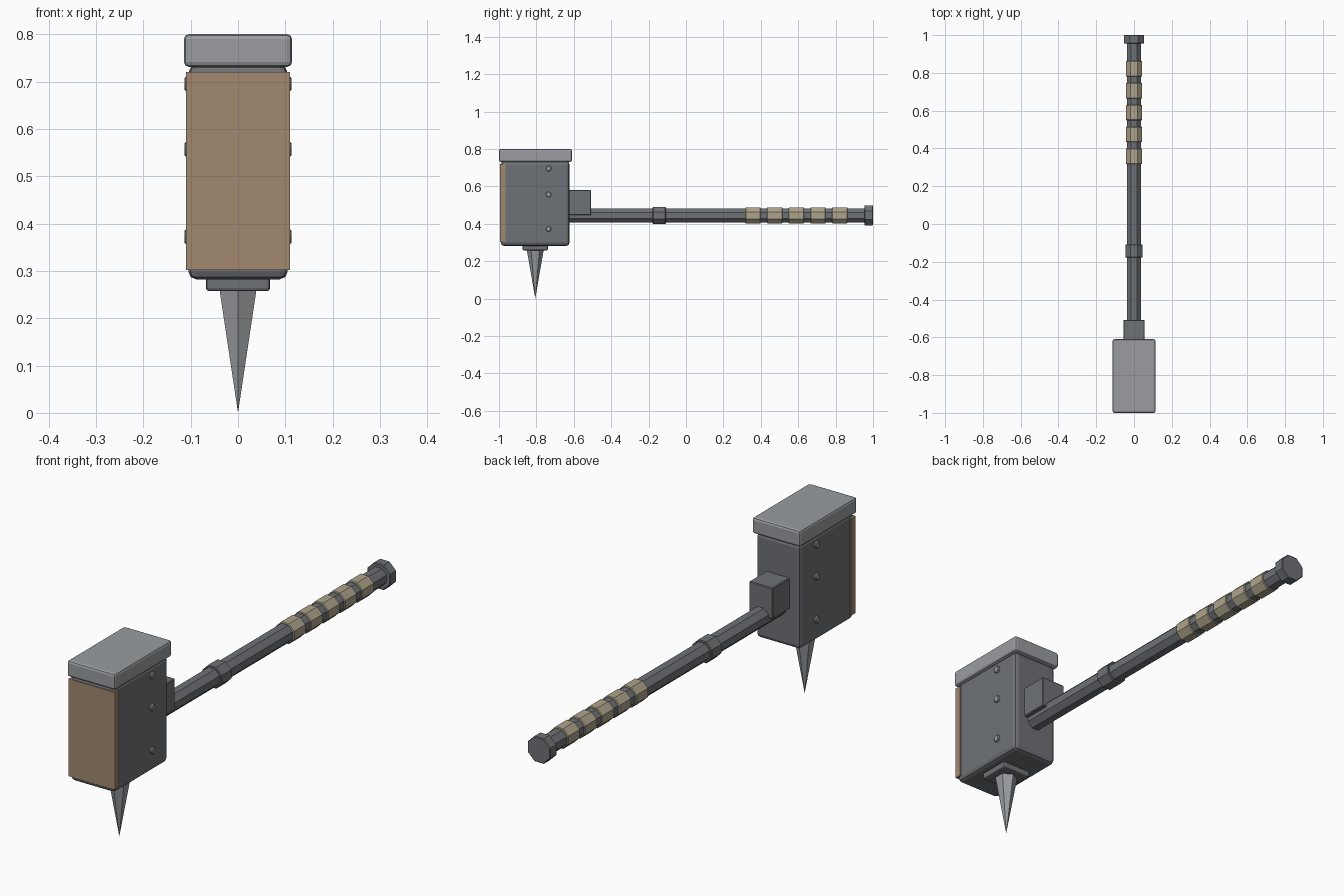
import bpy, math
from mathutils import Matrix

if "Cube" in bpy.data.objects:
    bpy.data.objects.remove(bpy.data.objects["Cube"])


def material(name, rgb):
    m = bpy.data.materials.new(name)
    m.diffuse_color = (*rgb, 1)
    m.use_nodes = True
    m.node_tree.nodes["Principled BSDF"].inputs["Base Color"].default_value = m.diffuse_color
    return m


DARK = material("dark iron", (0.155, 0.165, 0.18))
LIGHT = material("light steel", (0.32, 0.335, 0.355))
BROWN = material("brown leather", (0.36, 0.25, 0.16))
TAN = material("tan wrap", (0.42, 0.37, 0.26))


def box(name, x, y, z, mat, bevel=0.0, segments=2):
    """Box from (min, max) ranges with an optional bevel."""
    bpy.ops.mesh.primitive_cube_add(size=1)
    o = bpy.context.object
    o.name = name
    o.data.transform(Matrix.Diagonal((x[1] - x[0], y[1] - y[0], z[1] - z[0], 1)))
    o.location = [(r[0] + r[1]) / 2 for r in (x, y, z)]
    o.data.materials.append(mat)
    if bevel:
        b = o.modifiers.new("bevel", 'BEVEL')
        b.width, b.segments = bevel, segments
    return o


def rod(name, y0, y1, apothem, mat, bevel=0.0):
    """Octagonal bar along y with a flat side on top."""
    bpy.ops.mesh.primitive_cylinder_add(
        vertices=8, radius=apothem / math.cos(math.pi / 8), depth=y1 - y0)
    o = bpy.context.object
    o.name = name
    o.data.transform(Matrix.Rotation(math.pi / 2, 4, 'X') @ Matrix.Rotation(math.pi / 8, 4, 'Z'))
    o.location = (0, (y0 + y1) / 2, 0.445)
    o.data.materials.append(mat)
    if bevel:
        b = o.modifiers.new("bevel", 'BEVEL')
        b.width, b.segments, b.limit_method, b.angle_limit = bevel, 1, 'ANGLE', math.radians(60)
    return o


# Hammer head
box("head", (-0.105, 0.105), (-0.99, -0.623), (0.282, 0.735), DARK, 0.017)
box("head_cap", (-0.114, 0.114), (-1.0, -0.61), (0.731, 0.8), LIGHT, 0.01)
box("striking_plate", (-0.11, 0.11), (-0.994, -0.965), (0.302, 0.72), BROWN)
box("spike_collar", (-0.068, 0.068), (-0.873, -0.739), (0.257, 0.29), DARK, 0.007)

# Six-sided spike pointing down
bpy.ops.mesh.primitive_cone_add(vertices=6, radius1=0.045, radius2=0, depth=0.26,
                                location=(0, -0.806, 0.13), rotation=(math.pi, 0, 0))
spike = bpy.context.object
spike.name = "spike"
spike.data.materials.append(LIGHT)

# Rivets on both sides of the head
for side in (-1, 1):
    for z in (0.695, 0.557, 0.372):
        bpy.ops.mesh.primitive_cylinder_add(vertices=8, radius=0.015, depth=0.02,
                                            location=(side * 0.1035, -0.735, z),
                                            rotation=(0, math.pi / 2, 0))
        rivet = bpy.context.object
        rivet.name = "rivet"
        rivet.data.materials.append(LIGHT)
        b = rivet.modifiers.new("bevel", 'BEVEL')
        b.width, b.segments, b.limit_method, b.angle_limit = 0.003, 1, 'ANGLE', math.radians(60)

# Handle with socket, ring, wraps and pommel
box("handle_socket", (-0.056, 0.056), (-0.64, -0.507), (0.447, 0.58), DARK, 0.003, 1)
rod("handle", -0.64, 0.97, 0.038, DARK)
rod("handle_ring", -0.178, -0.108, 0.046, DARK, 0.003)
for i in range(5):
    y = 0.358 + 0.116 * i
    rod("grip_wrap", y - 0.041, y + 0.041, 0.0435, TAN, 0.003)
rod("pommel", 0.955, 1.0, 0.054, DARK, 0.003)
